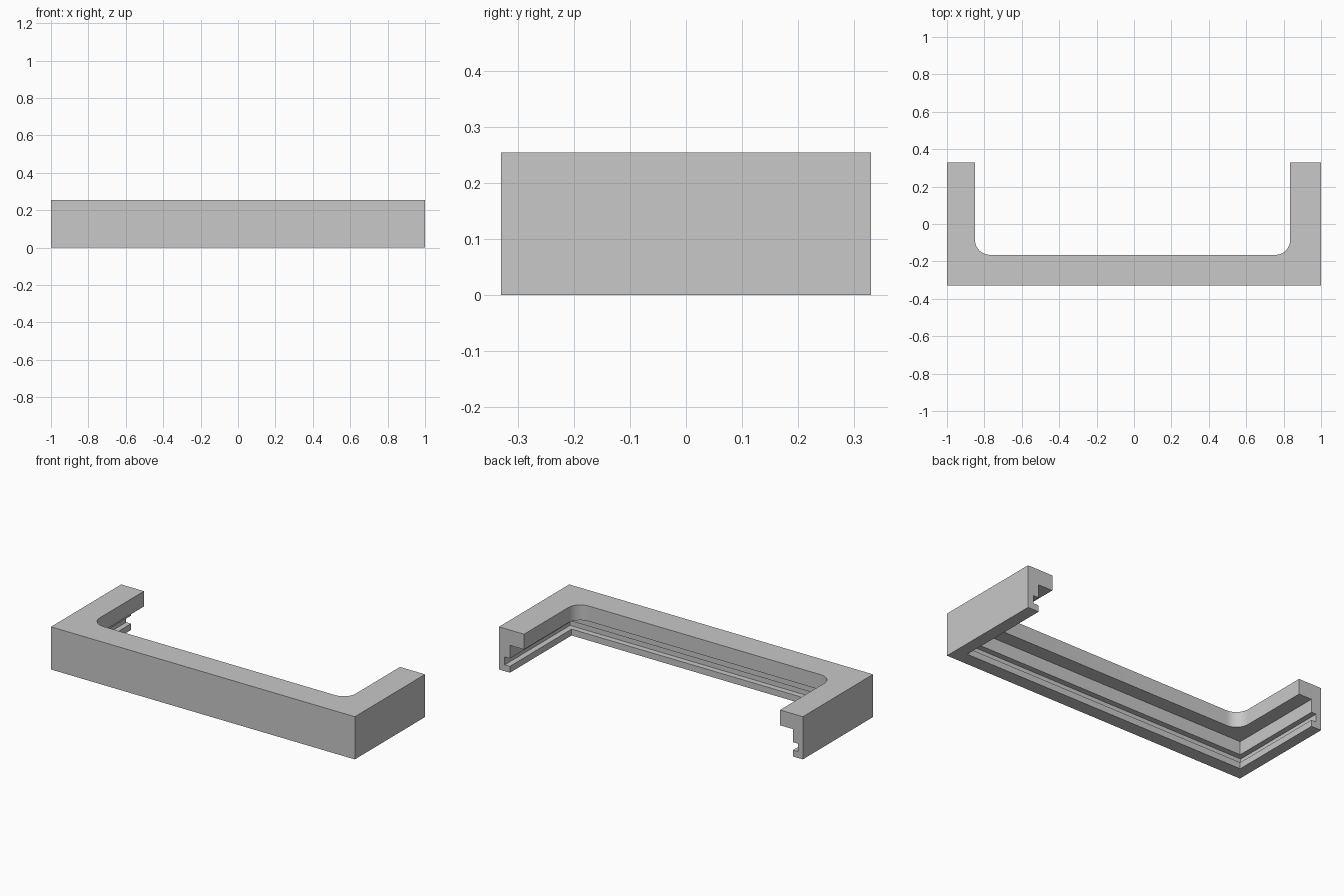
import bpy
import bmesh
import math

cube = bpy.data.objects.get("Cube")
if cube:
    bpy.data.objects.remove(cube, do_unlink=True)

HALF_X, HALF_Y, HEIGHT = 1.0, 0.33, 0.254

grey = bpy.data.materials.new("plain grey")
grey.use_nodes = True
grey.diffuse_color = (0.58, 0.58, 0.58, 1)
grey.node_tree.nodes["Principled BSDF"].inputs["Base Color"].default_value = (0.58, 0.58, 0.58, 1)


def prism(name, outline, z0, z1):
    """Extrude a flat outline from z0 up to z1."""
    bm = bmesh.new()
    face = bm.faces.new([bm.verts.new((x, y, z0)) for x, y in outline])
    top = bmesh.ops.extrude_face_region(bm, geom=[face])["geom"]
    bmesh.ops.translate(bm, vec=(0, 0, z1 - z0),
                        verts=[v for v in top if isinstance(v, bmesh.types.BMVert)])
    bmesh.ops.recalc_face_normals(bm, faces=bm.faces)
    mesh = bpy.data.meshes.new(name)
    bm.to_mesh(mesh)
    bm.free()
    obj = bpy.data.objects.new(name, mesh)
    bpy.context.collection.objects.link(obj)
    mesh.materials.append(grey)
    return obj


def opening(left, right, front, radius=0, steps=12):
    """Outline open past the back edge, front corners optionally rounded."""
    x0, x1, y0, back = -HALF_X + left, HALF_X - right, -HALF_Y + front, HALF_Y + 0.1
    if not radius:
        return [(x0, y0), (x1, y0), (x1, back), (x0, back)]
    points = [(x1, back), (x0, back)]
    for cx, start in ((x0 + radius, math.pi), (x1 - radius, 1.5 * math.pi)):
        for i in range(steps + 1):
            a = start + i / steps * math.pi / 2
            points.append((cx + radius * math.cos(a), y0 + radius + radius * math.sin(a)))
    return points


def cut(target, cutter):
    cutter.hide_render = True
    mod = target.modifiers.new("cut", 'BOOLEAN')
    mod.operation = 'DIFFERENCE'
    mod.solver = 'EXACT'
    mod.object = cutter
    bpy.ops.object.select_all(action='DESELECT')
    bpy.context.view_layer.objects.active = target
    target.select_set(True)
    bpy.ops.object.modifier_apply(modifier=mod.name)
    bpy.data.objects.remove(cutter, do_unlink=True)


# Solid block that becomes the three-sided frame
frame = prism("channel_frame",
              [(-HALF_X, -HALF_Y), (HALF_X, -HALF_Y), (HALF_X, HALF_Y), (-HALF_X, HALF_Y)],
              0, HEIGHT)

# Rounded opening through the top flange
cut(frame, prism("top_opening", opening(0.15, 0.165, 0.165, 0.08), -0.1, HEIGHT + 0.1))

# Square recess under the flange, leaving the thin walls
cut(frame, prism("recess", opening(0.065, 0.072, 0.08), -0.1, 0.163))

# Groove running round the inside above the bottom lip
cut(frame, prism("groove", opening(0.033, 0.038, 0.046), 0.038, 0.085))

# Smooth the rounded corners, keep the edges crisp
bpy.ops.object.shade_smooth_by_angle(angle=math.radians(30))
